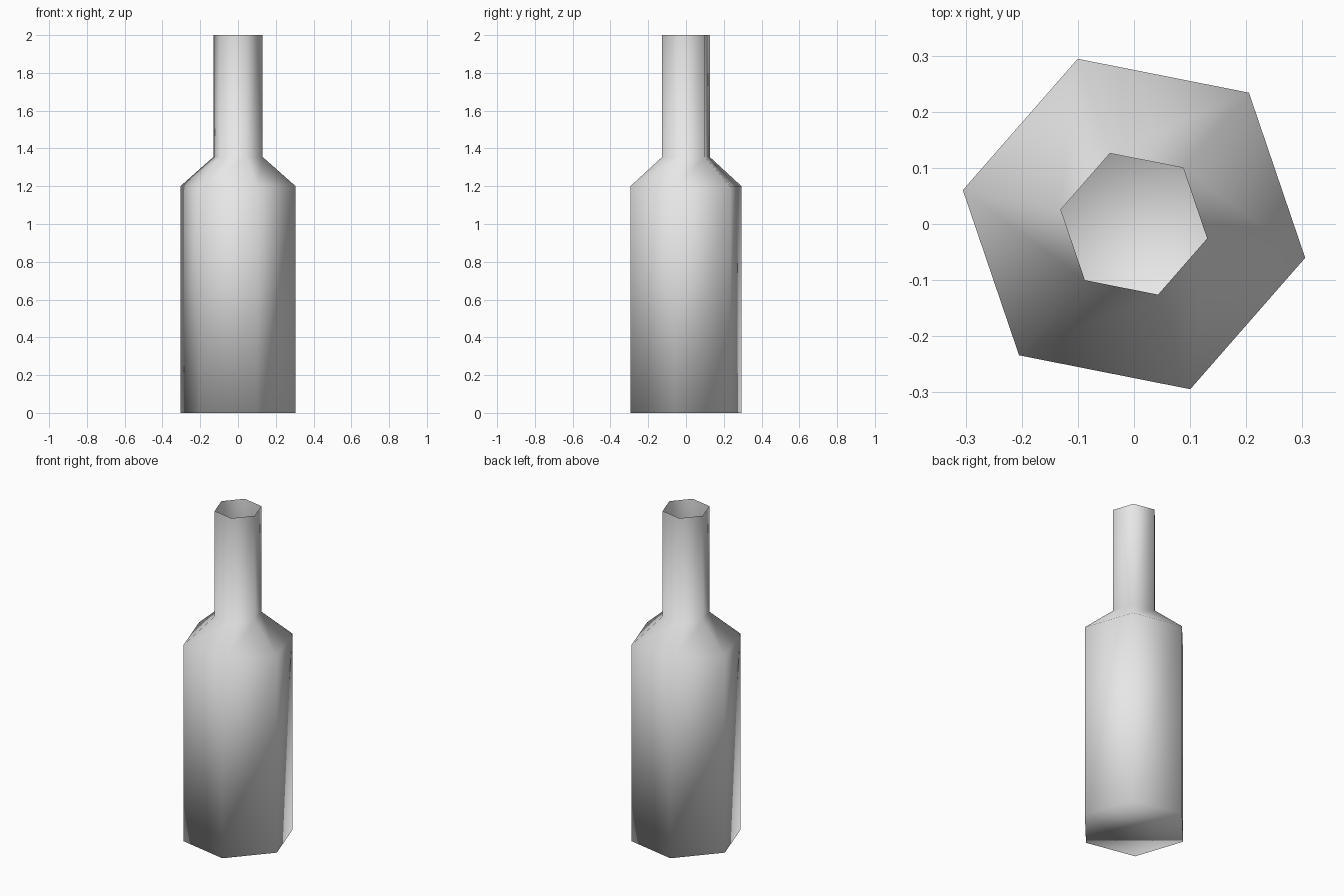
import bpy, bmesh
from math import cos, sin, radians, tau

cube = bpy.data.objects.get("Cube")
if cube:
    bpy.data.objects.remove(cube, do_unlink=True)

SIDES = 6
TURN = radians(-11.2)
# Outer profile: (radius, height) from the base to the open rim
PROFILE = [(0.311, 0.0), (0.311, 1.2), (0.133, 1.355), (0.133, 2.0)]

# Material
glass = bpy.data.materials.new("light grey")
glass.use_nodes = True
colour = (0.8, 0.8, 0.8, 1)
glass.diffuse_color = colour
glass.node_tree.nodes["Principled BSDF"].inputs["Base Color"].default_value = colour

# Body, shoulder and neck as stacked rings, with a closed base
bm = bmesh.new()
rings = []
for r, z in PROFILE:
    angles = [TURN + tau * i / SIDES for i in range(SIDES)]
    rings.append([bm.verts.new((r * cos(a), r * sin(a), z)) for a in angles])
for low, high in zip(rings, rings[1:]):
    for i in range(SIDES):
        j = (i + 1) % SIDES
        bm.faces.new((low[i], low[j], high[j], high[i]))
bm.faces.new(rings[0][::-1])
for face in bm.faces:
    face.smooth = True

mesh = bpy.data.meshes.new("bottle")
bm.to_mesh(mesh)
bm.free()
mesh.materials.append(glass)
bottle = bpy.data.objects.new("bottle", mesh)
bpy.context.collection.objects.link(bottle)
